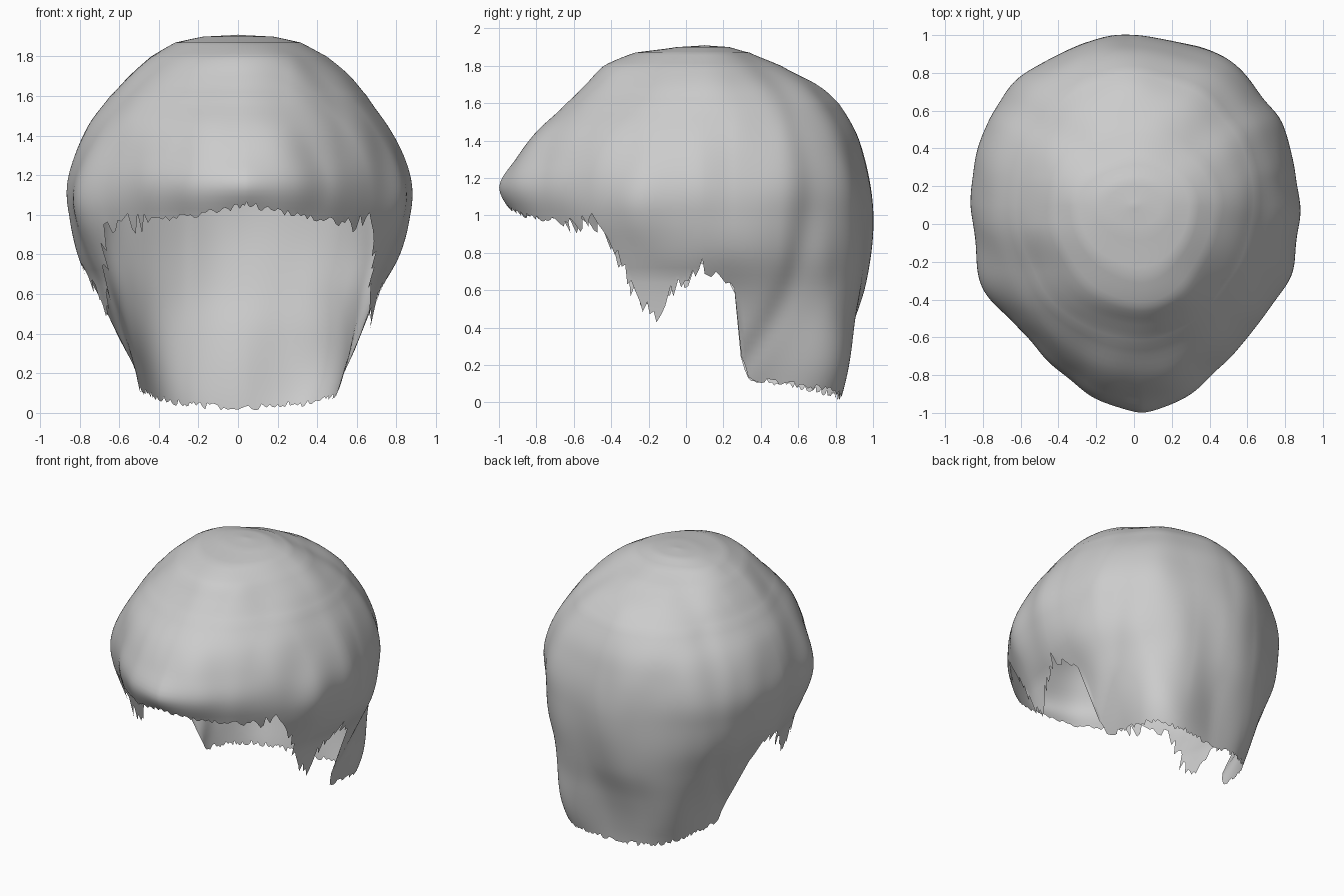
import bpy
import bmesh
import math
import random
from mathutils import Vector, noise

random.seed(4)
cube = bpy.data.objects.get("Cube")
if cube:
    bpy.data.objects.remove(cube)

COLUMNS, ROWS = 280, 70
MIDDLE = 0.1    # depth of the crown, shared by every section

# Sections from nape to crown:
# height, half width, front, back, front squareness, back squareness
SECTIONS = [
    (0.0, 0.48, -0.8, 0.81, 2, 2.8), (0.2, 0.54, -0.8, 0.84, 2, 2.8),
    (0.4, 0.62, -0.8, 0.89, 2, 2.6), (0.6, 0.71, -0.8, 0.95, 1.9, 2.4),
    (0.8, 0.81, -0.83, 0.98, 1.75, 2.3), (1.0, 0.86, -0.93, 0.99, 1.7, 2.2),
    (1.15, 0.87, -1.0, 0.98, 1.62, 2.2), (1.3, 0.83, -0.92, 0.95, 1.7, 2.2),
    (1.45, 0.75, -0.81, 0.9, 1.8, 2.2), (1.6, 0.64, -0.64, 0.81, 1.9, 2.1),
    (1.7, 0.55, -0.53, 0.69, 1.9, 2), (1.8, 0.44, -0.43, 0.51, 1.9, 1.9),
    (1.87, 0.32, -0.27, 0.34, 1.9, 1.9), (1.9, 0.18, -0.05, 0.23, 2, 2),
    (1.91, 0, MIDDLE, MIDDLE, 2, 2),
]
# Hem from fringe past temple, sideburn and ear to nape: depth, height
HEM = [
    (-0.9, 1.02), (-0.75, 0.98), (-0.47, 0.97), (-0.36, 0.8), (-0.28, 0.6),
    (-0.16, 0.47), (-0.09, 0.6), (0, 0.66), (0.06, 0.74), (0.2, 0.72),
    (0.26, 0.6), (0.29, 0.25), (0.34, 0.13), (0.6, 0.09), (0.76, 0.05),
]
LAST = len(SECTIONS) - 1


def section(f):
    """Height is linear, the other section values follow a smooth spline."""
    i = min(int(f), LAST - 1)
    u = f - i
    p, a, b, q = (SECTIONS[min(max(i + k, 0), LAST)] for k in (-1, 0, 1, 2))
    smooth = [a[k] + u * (b[k] - p[k] + u * (2 * p[k] - 5 * a[k] + 4 * b[k] - q[k]
              + u * (3 * (a[k] - b[k]) + q[k] - p[k]))) / 2 for k in range(1, 6)]
    return [a[0] + u * (b[0] - a[0])] + smooth


def level(z):
    """Section index at a height."""
    for i in range(LAST):
        low, high = SECTIONS[i][0], SECTIONS[i + 1][0]
        if z <= high:
            return i + (z - low) / (high - low)
    return LAST


def angle_at(y, z):
    """Angle around the head of a hem point."""
    _, _, front, back, front_power, back_power = section(level(z))
    if y < MIDDLE:
        return -math.asin(min(1, (MIDDLE - y) / (MIDDLE - front)) ** (front_power / 2))
    return math.asin(min(1, (y - MIDDLE) / (back - MIDDLE)) ** (back_power / 2))


hem_angles = [(-math.pi / 2, 1.06)] + sorted((angle_at(y, z), z) for y, z in HEM)
hem_angles.append((math.pi / 2, 0.03))


def hem_height(t):
    for (t0, z0), (t1, z1) in zip(hem_angles, hem_angles[1:]):
        if t <= t1:
            return z0 + (z1 - z0) * (t - t0) / max(t1 - t0, 1e-6)
    return hem_angles[-1][1]


def bell(value, centre, width):
    return math.exp(-((value - centre) / width) ** 2)


def surface_point(theta, f):
    z, half, front, back, front_power, back_power = section(f)
    c, s = math.cos(theta), math.sin(theta)
    if s < 0:
        # Sideburns hang straighter than the nape
        half += 0.25 * max(0, 0.68 - z)
        power, reach = front_power, front - MIDDLE
    else:
        power, reach = back_power, back - MIDDLE
    y = MIDDLE + reach * abs(s) ** (2 / power)
    x = math.copysign(half * abs(c) ** (2 / power), c)
    x += 0.05 * min(0, s) ** 4 * half
    # Swell at the temples, full corner at one side of the nape,
    # soft locks and a shallow groove behind each ear
    out = Vector((c, s, 0))
    swell = 0.045 * bell(y, -0.28, 0.17) * bell(z, 1.08, 0.25)
    corner = 0.11 * bell(theta, 0.9, 0.4) * bell(z, 0.15, 0.35)
    wave = noise.noise(Vector((x * 4, y * 4, z * 1.6))) * 0.022
    groove = 0.015 * bell(y, 0.66 - 0.45 * (z - 1.1) ** 2, 0.08) * abs(c)
    bulge = swell + corner + wave - groove
    return Vector((x, y, z)) + out * bulge * min(1, half * 2)


# Hair shell: columns run down from the crown and stop at a ragged hem
bm = bmesh.new()
crown = bm.verts.new(surface_point(0, LAST))
columns = []
for j in range(COLUMNS):
    theta = math.tau * j / COLUMNS
    fold = math.asin(math.sin(theta))
    ragged = 0.07 if -0.9 < fold < 0.1 else 0.022
    end = level(max(0, hem_height(fold) + random.uniform(-1, 0.6) * ragged))
    columns.append([bm.verts.new(surface_point(theta, max(end, LAST * (1 - r / ROWS))))
                    for r in range(1, ROWS + 1)])

for j, column in enumerate(columns):
    after = columns[(j + 1) % COLUMNS]
    bm.faces.new((crown, column[0], after[0]))
    for r in range(ROWS - 1):
        bm.faces.new((column[r], column[r + 1], after[r + 1], after[r]))
bmesh.ops.remove_doubles(bm, verts=bm.verts, dist=0.00001)

mesh = bpy.data.meshes.new("hair_shell")
bm.to_mesh(mesh)
bm.free()
hair = bpy.data.objects.new("hair_shell", mesh)
bpy.context.collection.objects.link(hair)
for face in mesh.polygons:
    face.use_smooth = True

# Plain grey
grey = bpy.data.materials.new("hair_grey")
grey.use_nodes = True
colour = (0.6, 0.6, 0.6, 1)
grey.diffuse_color = colour
grey.node_tree.nodes["Principled BSDF"].inputs["Base Color"].default_value = colour
mesh.materials.append(grey)
